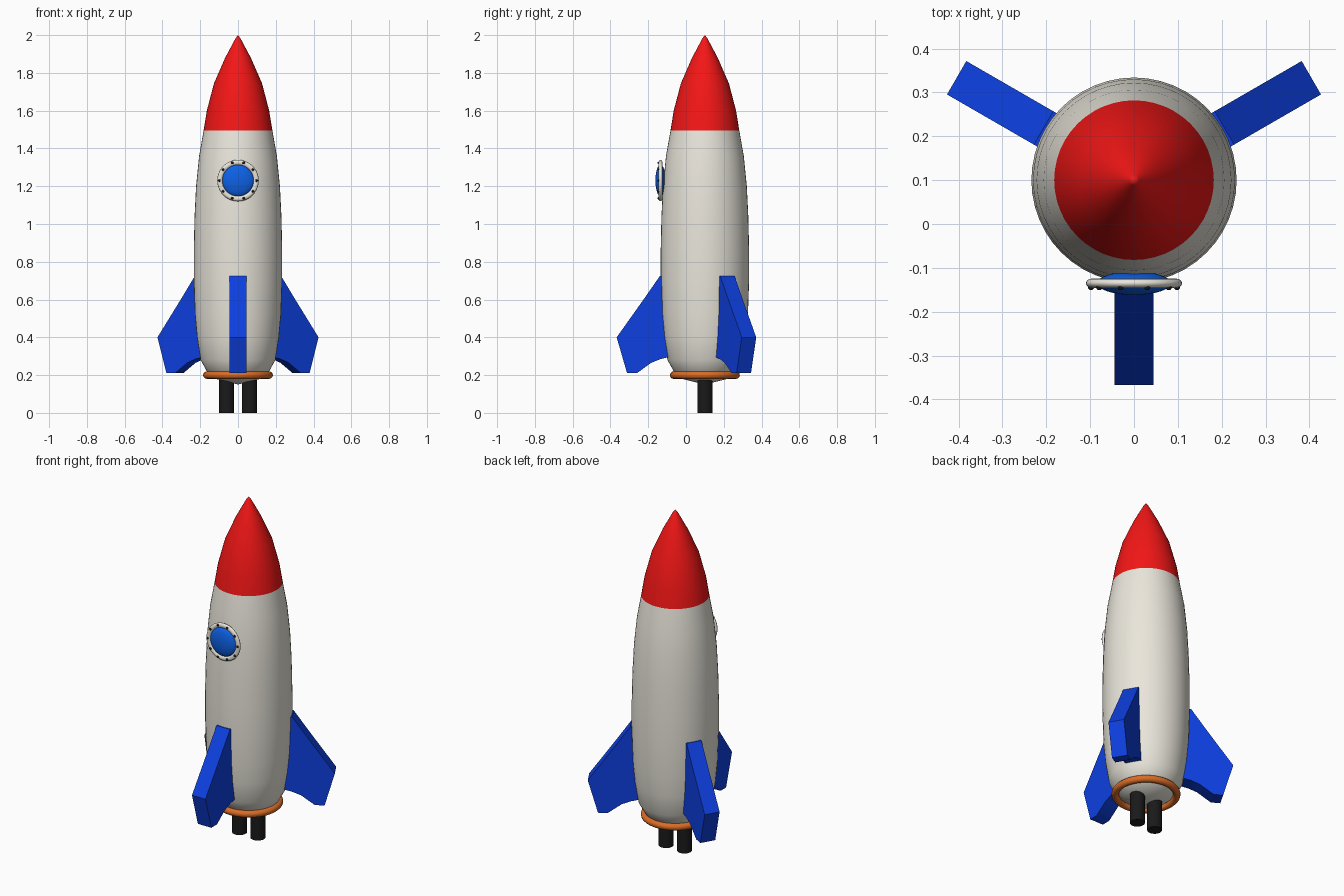
import bpy, bmesh
from math import pi, sin, cos, radians
from mathutils import Matrix

if "Cube" in bpy.data.objects:
    bpy.data.objects.remove(bpy.data.objects["Cube"])

AXIS_Y = 0.1
WIN_Z, WIN_Y = 1.23, -0.135


def material(name, rgb):
    m = bpy.data.materials.new(name)
    m.diffuse_color = (*rgb, 1)
    m.use_nodes = True
    m.node_tree.nodes["Principled BSDF"].inputs["Base Color"].default_value = m.diffuse_color
    return m


CREAM = material("cream", (0.82, 0.79, 0.71))
RED = material("red", (0.9, 0.008, 0.008))
BLUE = material("blue", (0.004, 0.05, 0.75))
GLASS = material("glass_blue", (0.004, 0.12, 0.8))
ORANGE = material("orange", (0.7, 0.15, 0.02))
BLACK = material("black", (0.01, 0.01, 0.01))


def finish(ob, name, mat, angle=40):
    ob.name = name
    ob.data.materials.append(mat)
    bpy.ops.object.select_all(action='DESELECT')
    ob.select_set(True)
    bpy.context.view_layer.objects.active = ob
    bpy.ops.object.shade_smooth_by_angle(angle=radians(angle))
    return ob


def from_bmesh(bm, name, mat, angle=40):
    bmesh.ops.recalc_face_normals(bm, faces=bm.faces)
    me = bpy.data.meshes.new(name)
    bm.to_mesh(me)
    bm.free()
    ob = bpy.data.objects.new(name, me)
    bpy.context.collection.objects.link(ob)
    return finish(ob, name, mat, angle)


def lathe(name, profile, mat, steps=48):
    bm = bmesh.new()
    vs = [bm.verts.new((r, 0, z)) for r, z in profile]
    es = [bm.edges.new(p) for p in zip(vs, vs[1:])]
    bmesh.ops.spin(bm, geom=vs + es, axis=(0, 0, 1), cent=(0, 0, 0),
                   angle=2 * pi, steps=steps)
    bmesh.ops.remove_doubles(bm, verts=bm.verts, dist=1e-4)
    bmesh.ops.translate(bm, verts=bm.verts, vec=(0, AXIS_Y, 0))
    return from_bmesh(bm, name, mat)


# Hull and nose cone
lathe("hull", [(0, 0.15), (0.12, 0.18), (0.165, 0.22), (0.198, 0.28), (0.217, 0.40),
               (0.228, 0.52), (0.234, 0.70), (0.234, 0.86), (0.230, 1.04),
               (0.222, 1.20), (0.206, 1.36), (0.182, 1.495)], CREAM)
lathe("nose_cone", [(0.182, 1.495), (0.165, 1.60), (0.127, 1.745), (0.068, 1.88),
                    (0.012, 1.985), (0, 2.0)], RED)

# Three tail fins: outline (radius, height) extruded sideways
OUTLINE = [(0.19, 0.725), (0.238, 0.725), (0.325, 0.60), (0.467, 0.40), (0.412, 0.21),
           (0.36, 0.21), (0.285, 0.265), (0.235, 0.285), (0.17, 0.30)]
for i in range(3):
    bm = bmesh.new()
    face = bm.faces.new([bm.verts.new((r, -0.044, z)) for r, z in OUTLINE])
    ext = bmesh.ops.extrude_face_region(bm, geom=[face])
    bmesh.ops.translate(bm, vec=(0, 0.088, 0), verts=[
        g for g in ext["geom"] if isinstance(g, bmesh.types.BMVert)])
    bm.transform(Matrix.Translation((0, AXIS_Y, 0))
                 @ Matrix.Rotation(radians(-90 + 120 * i), 4, 'Z'))
    from_bmesh(bm, f"tail_fin_{i + 1}", BLUE)

# Base ring and twin exhaust pipes
bpy.ops.mesh.primitive_torus_add(major_radius=0.165, minor_radius=0.02, major_segments=48,
                                 minor_segments=12, location=(0, AXIS_Y, 0.2))
finish(bpy.context.object, "base_ring", ORANGE)
for side, x in (("left", -0.06), ("right", 0.06)):
    bpy.ops.mesh.primitive_cylinder_add(vertices=32, radius=0.04, depth=0.2,
                                        location=(x, AXIS_Y, 0.1))
    finish(bpy.context.object, f"exhaust_pipe_{side}", BLACK)

# Porthole: frame, glass and bolts
bpy.ops.mesh.primitive_torus_add(major_radius=0.096, minor_radius=0.014, major_segments=40,
                                 minor_segments=12, location=(0, WIN_Y, WIN_Z),
                                 rotation=(pi / 2, 0, 0))
frame = finish(bpy.context.object, "porthole_frame", CREAM)
frame.scale.z = 0.75
bpy.ops.mesh.primitive_uv_sphere_add(segments=32, ring_count=16, radius=0.084,
                                     location=(0, WIN_Y, WIN_Z), rotation=(pi / 2, 0, 0))
glass = finish(bpy.context.object, "porthole_glass", GLASS)
glass.scale.z = 0.32
for i in range(10):
    a = 2 * pi * i / 10
    bpy.ops.mesh.primitive_uv_sphere_add(
        segments=12, ring_count=8, radius=0.007,
        location=(0.098 * cos(a), WIN_Y - 0.009, WIN_Z + 0.098 * sin(a)))
    finish(bpy.context.object, f"porthole_bolt_{i + 1}", BLACK)
